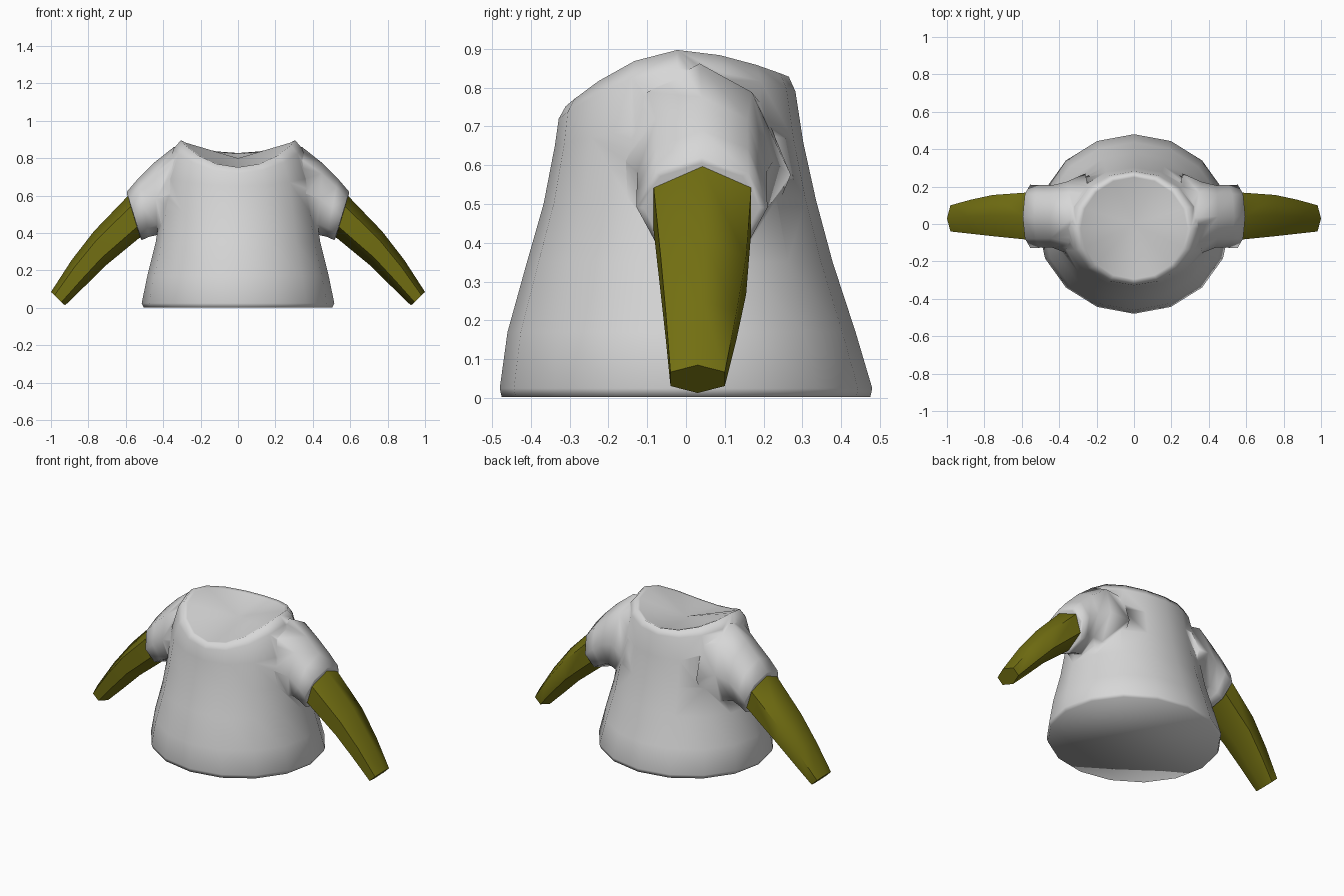
import bpy, bmesh, math
from mathutils import Vector

if "Cube" in bpy.data.objects:
    bpy.data.objects.remove(bpy.data.objects["Cube"])

def material(name, rgb):
    m = bpy.data.materials.new(name)
    m.diffuse_color = (*rgb, 1)
    m.use_nodes = True
    m.node_tree.nodes["Principled BSDF"].inputs["Base Color"].default_value = m.diffuse_color
    return m

CLOTH = material("light grey cloth", (0.68, 0.68, 0.68))
SKIN = material("olive green", (0.17, 0.16, 0.006))

def loft(name, rings, mat, end_centre=None):
    """Skin a list of point rings; the last end may close as a fan to a point."""
    bm = bmesh.new()
    rows = [[bm.verts.new(p) for p in r] for r in rings]
    n = len(rows[0])
    for a, b in zip(rows, rows[1:]):
        for i in range(n):
            j = (i + 1) % n
            bm.faces.new((a[i], a[j], b[j], b[i]))
    bm.faces.new(rows[0][::-1])
    if end_centre:
        c = bm.verts.new(end_centre)
        for i in range(n):
            bm.faces.new((rows[-1][i], rows[-1][(i + 1) % n], c))
    else:
        bm.faces.new(rows[-1])
    bmesh.ops.recalc_face_normals(bm, faces=bm.faces)
    for f in bm.faces:
        f.smooth = True
    me = bpy.data.meshes.new(name)
    bm.to_mesh(me)
    bm.free()
    me.materials.append(mat)
    ob = bpy.data.objects.new(name, me)
    bpy.context.collection.objects.link(ob)
    return ob

def body_ring(rx, y0, y1, zf, zs, zb, n=16):
    """Oval ring with its own height at the front, sides and back."""
    pts = []
    for i in range(n):
        a = 2 * math.pi * i / n
        s, c = math.sin(a), math.cos(a)      # c = 1 at the back
        z = zs + ((zb if c > 0 else zf) - zs) * abs(c) ** 1.7
        pts.append((rx * s, (y0 + y1) / 2 + (y1 - y0) / 2 * c, z))
    return pts

def limb_ring(side, top, bottom, y0, y1, n):
    """Ring from its top and bottom (x, z) points and its y range."""
    t, b = Vector(top), Vector(bottom)
    mid, half = (t + b) / 2, (t - b) / 2
    widest = max(math.sin(2 * math.pi * i / n) for i in range(n))
    pts = []
    for i in range(n):
        a = 2 * math.pi * i / n
        p = mid + half * math.cos(a)
        pts.append((side * p.x, (y0 + y1) / 2 + (y1 - y0) / 2 * math.sin(a) / widest, p.y))
    return pts

# shirt body, flared hem to saddle-shaped neckline
shirt = loft("shirt", [
    body_ring(0.505, -0.475, 0.475, 0.003, 0.003, 0.003),
    body_ring(0.515, -0.48, 0.48, 0.025, 0.025, 0.025),
    body_ring(0.485, -0.46, 0.437, 0.17, 0.17, 0.17),
    body_ring(0.44, -0.41, 0.378, 0.35, 0.35, 0.35),
    body_ring(0.415, -0.367, 0.335, 0.5, 0.52, 0.51),
    body_ring(0.39, -0.338, 0.302, 0.65, 0.70, 0.66),
    body_ring(0.345, -0.328, 0.282, 0.72, 0.85, 0.79),
    body_ring(0.305, -0.31, 0.265, 0.752, 0.897, 0.828),
    body_ring(0.285, -0.295, 0.25, 0.752, 0.885, 0.822),
], CLOTH, end_centre=(0, 0, 0.80))

for side, label in ((1, "right"), (-1, "left")):
    # short sleeve, widening where it meets the body
    sleeve = loft(label + "_sleeve", [
        limb_ring(side, (0.24, 0.83), (0.28, 0.32), -0.24, 0.27, 8),
        limb_ring(side, (0.34, 0.862), (0.385, 0.36), -0.155, 0.225, 8),
        limb_ring(side, (0.45, 0.775), (0.43, 0.39), -0.125, 0.207, 8),
        limb_ring(side, (0.535, 0.69), (0.475, 0.38), -0.127, 0.208, 8),
        limb_ring(side, (0.595, 0.62), (0.515, 0.362), -0.127, 0.21, 8),
        limb_ring(side, (0.592, 0.605), (0.523, 0.376), -0.11, 0.19, 8),
    ], CLOTH)
    sleeve.hide_render = True
    sleeve.hide_set(True)
    join = shirt.modifiers.new(label + "_join", 'BOOLEAN')
    join.operation = 'UNION'
    join.solver = 'EXACT'
    join.object = sleeve

    # bare tapering arm, six-sided
    arm = loft(label + "_arm", [
        limb_ring(side, (0.53, 0.64), (0.47, 0.41), -0.085, 0.168, 6),
        limb_ring(side, (0.592, 0.595), (0.53, 0.372), -0.083, 0.168, 6),
        limb_ring(side, (0.77, 0.41), (0.715, 0.22), -0.065, 0.155, 6),
        limb_ring(side, (0.89, 0.255), (0.82, 0.115), -0.052, 0.13, 6),
        limb_ring(side, (1.0, 0.085), (0.925, 0.013), -0.04, 0.10, 6),
    ], SKIN)
    bpy.ops.object.select_all(action='DESELECT')
    arm.select_set(True)
    bpy.context.view_layer.objects.active = arm
    bpy.ops.object.shade_smooth_by_angle(angle=math.radians(65))
